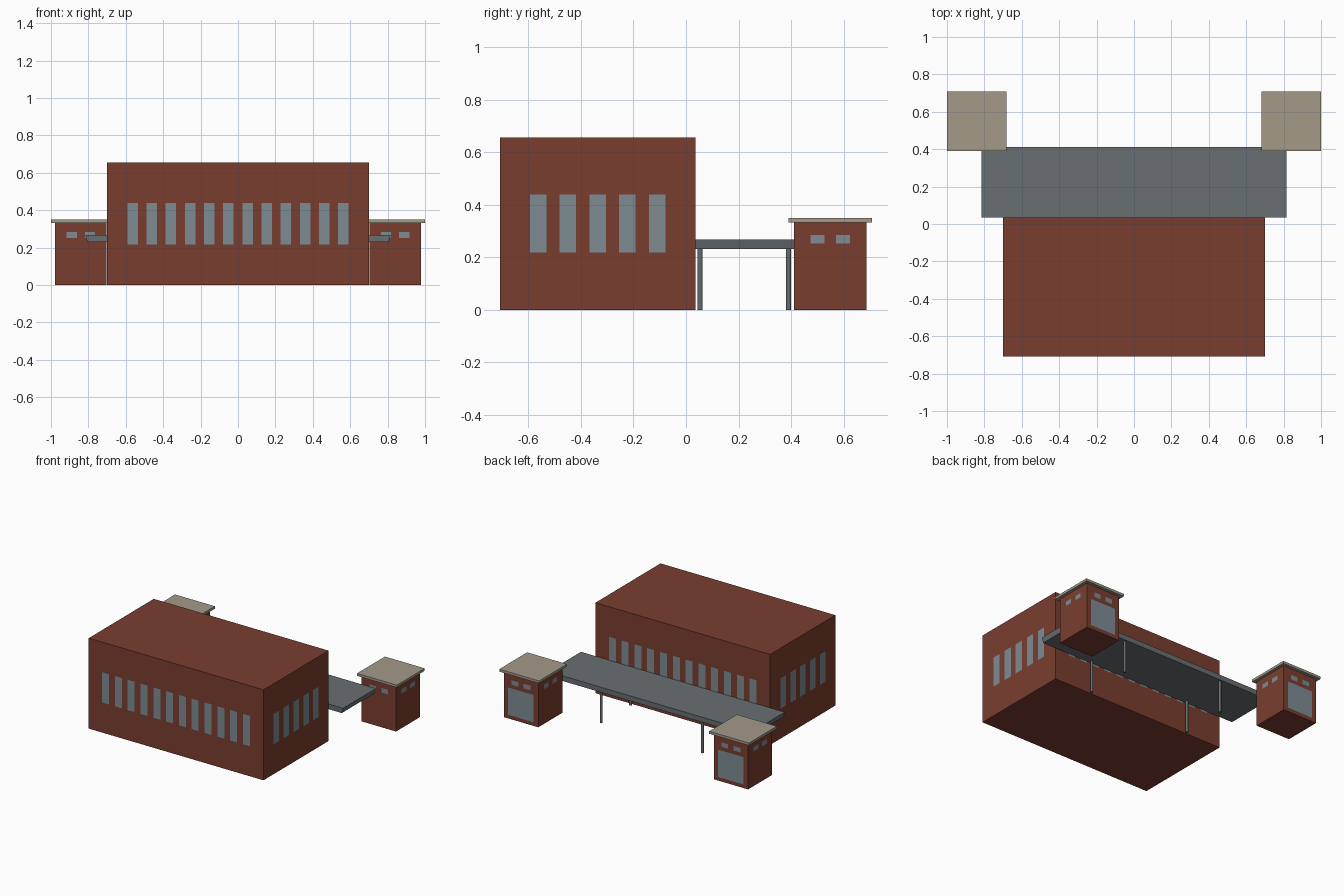
import bpy, bmesh
from math import pi
from mathutils import Matrix, Vector

if "Cube" in bpy.data.objects:
    bpy.data.objects.remove(bpy.data.objects["Cube"])


def material(name, rgb):
    m = bpy.data.materials.new(name)
    m.diffuse_color = (*rgb, 1)
    m.use_nodes = True
    m.node_tree.nodes["Principled BSDF"].inputs["Base Color"].default_value = m.diffuse_color
    return m


BRICK = material("brick", (0.195, 0.048, 0.028))
GLASS = material("glass", (0.205, 0.262, 0.296))
STONE = material("stone", (0.366, 0.328, 0.25))
STEEL = material("steel", (0.138, 0.156, 0.168))


def finish(name, bm, mat):
    me = bpy.data.meshes.new(name)
    bm.to_mesh(me)
    bm.free()
    me.materials.append(mat)
    ob = bpy.data.objects.new(name, me)
    bpy.context.collection.objects.link(ob)
    return ob


def box(name, lo, hi, mat, bottom_inset=0):
    lo, hi = Vector(lo), Vector(hi)
    bm = bmesh.new()
    bmesh.ops.create_cube(bm, size=1)
    for v in bm.verts:
        inset = bottom_inset if v.co.z < 0 else 0
        v.co = Vector([c * s for c, s in zip(v.co, hi - lo)]) + (lo + hi) / 2
        v.co.x -= inset * (1 if v.co.x > 0 else -1)
    return finish(name, bm, mat)


def panes(name, centre, half_depth, angle, spans, z0, z1):
    """Row of flat panes on one wall; angle 0 is the front wall."""
    bm = bmesh.new()
    d = -half_depth - 0.0015
    for a, b in spans:
        bm.faces.new([bm.verts.new(p) for p in
                      ((a, d, z0), (b, d, z0), (b, d, z1), (a, d, z1))])
    bm.transform(Matrix.Translation((*centre, 0)) @ Matrix.Rotation(angle, 4, 'Z'))
    return finish(name, bm, GLASS)


def row(count, pitch, width):
    mids = [(i - (count - 1) / 2) * pitch for i in range(count)]
    return [(m - width / 2, m + width / 2) for m in mids]


SIDES = {"front": 0, "right": pi / 2, "back": pi, "left": -pi / 2}

# Main hall with window rows on all four walls
box("main_hall", (-0.7, -0.708, 0), (0.7, 0.036, 0.655), BRICK)
for side, ang in SIDES.items():
    long_wall = side in ("front", "back")
    spans = row(12, 0.1025, 0.056) if long_wall else row(5, 0.113, 0.063)
    panes(f"hall_windows_{side}", (0, -0.336), 0.372 if long_wall else 0.7,
          ang, spans, 0.218, 0.438)

# Canopy with tapered ends and four round posts
box("canopy", (-0.816, 0.036, 0.231), (0.816, 0.411, 0.268), STEEL, 0.01)
for sx, sname in ((-1, "left"), (1, "right")):
    for y, yname in ((0.054, "front"), (0.39, "back")):
        bm = bmesh.new()
        bmesh.ops.create_cone(bm, cap_ends=True, segments=12, radius1=0.0095,
                              radius2=0.0095, depth=0.231)
        post = finish(f"canopy_post_{sname}_{yname}", bm, STEEL)
        post.location = (sx * 0.406, y, 0.1155)

# Two small corner pavilions with flat roofs, small windows and a rear opening
for sx, sname in ((-1, "left"), (1, "right")):
    cx, cy, h, r = sx * 0.8405, 0.5485, 0.1375, 0.1595
    box(f"pavilion_{sname}", (cx - h, cy - h, 0), (cx + h, cy + h, 0.332), BRICK)
    box(f"pavilion_roof_{sname}", (cx - r, cy - r, 0.332), (cx + r, cy + r, 0.35), STONE)
    for side, ang in SIDES.items():
        panes(f"pavilion_windows_{sname}_{side}", (cx, cy), h, ang,
              row(2, 0.097, 0.054), 0.252, 0.285)
    panes(f"pavilion_door_{sname}", (cx, cy), h, pi, row(1, 0, 0.204), 0.027, 0.225)
